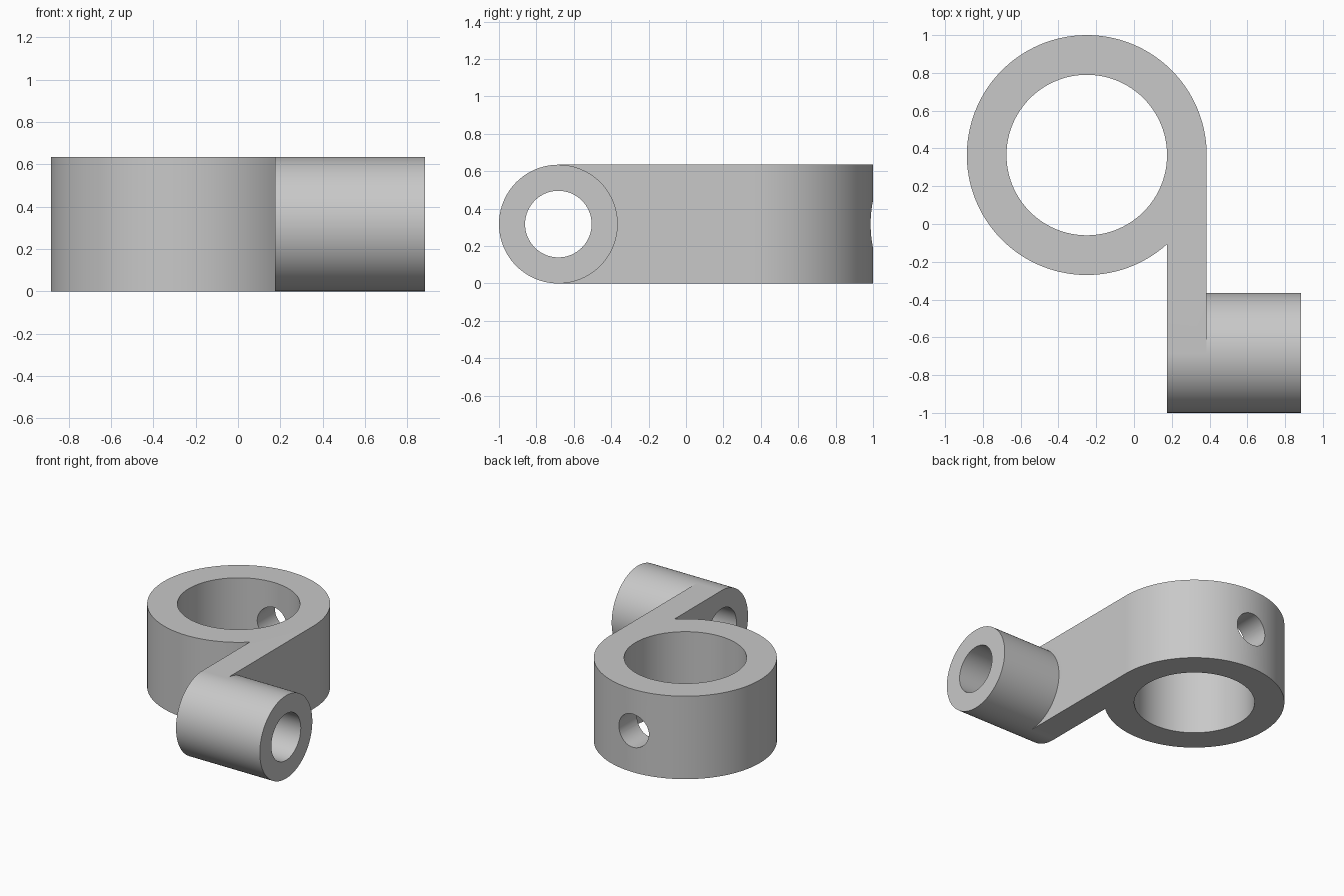
import bpy
import bmesh
from math import acos, cos, sin, pi, radians
from mathutils import Matrix

if "Cube" in bpy.data.objects:
    bpy.data.objects.remove(bpy.data.objects["Cube"], do_unlink=True)

HEIGHT = 0.635
MID = HEIGHT / 2
RING_X, RING_Y = -0.25, 0.365
RING_R, BORE_R = 0.635, 0.425
ARM_IN, ARM_OUT = RING_X + BORE_R, RING_X + RING_R
TUBE_Y, TUBE_END = -0.6825, 0.885

grey = bpy.data.materials.new("plain grey")
grey.use_nodes = True
grey.diffuse_color = (0.58, 0.58, 0.58, 1)
grey.node_tree.nodes["Principled BSDF"].inputs["Base Color"].default_value = (0.58, 0.58, 0.58, 1)


def add_object(name, bm):
    bmesh.ops.recalc_face_normals(bm, faces=bm.faces)
    mesh = bpy.data.meshes.new(name)
    bm.to_mesh(mesh)
    bm.free()
    mesh.materials.append(grey)
    obj = bpy.data.objects.new(name, mesh)
    bpy.context.collection.objects.link(obj)
    return obj


def cylinder(name, radius, start, end, axis, center, segments=96):
    """Cylinder from start to end along one axis, through center."""
    bm = bmesh.new()
    bmesh.ops.create_cone(bm, cap_ends=True, segments=segments, radius1=radius,
                          radius2=radius, depth=end - start)
    turn = {"X": Matrix.Rotation(radians(90), 4, "Y"),
            "Y": Matrix.Rotation(radians(90), 4, "X"),
            "Z": Matrix.Identity(4)}[axis]
    place = list(center)
    place["XYZ".index(axis)] = (start + end) / 2
    bm.transform(Matrix.Translation(place) @ turn)
    return add_object(name, bm)


def combine(target, other, operation):
    mod = target.modifiers.new(other.name, "BOOLEAN")
    mod.operation = operation
    mod.solver = "EXACT"
    mod.object = other
    bpy.context.view_layer.objects.active = target
    bpy.ops.object.modifier_apply(modifier=mod.name)
    bpy.data.objects.remove(other, do_unlink=True)


# Ring and tangent arm share one outline, extruded upward
bm = bmesh.new()
sweep = 2 * pi - acos(BORE_R / RING_R)
steps = 110
outline = [(RING_X + RING_R * cos(sweep * i / steps),
            RING_Y + RING_R * sin(sweep * i / steps)) for i in range(steps + 1)]
outline += [(ARM_IN, TUBE_Y), (ARM_OUT, TUBE_Y)]
face = bm.faces.new([bm.verts.new((x, y, 0)) for x, y in outline])
raised = bmesh.ops.extrude_face_region(bm, geom=[face])["geom"]
bmesh.ops.translate(bm, vec=(0, 0, HEIGHT),
                    verts=[v for v in raised if isinstance(v, bmesh.types.BMVert)])
bracket = add_object("clamp_bracket", bm)

# Cross tube at the end of the arm
tube_center = (0, TUBE_Y, MID)
combine(bracket, cylinder("cross_tube", MID, ARM_IN, TUBE_END, "X", tube_center), "UNION")

# Ring bore, tube bore and the small hole in the back wall
combine(bracket, cylinder("ring_bore", BORE_R, -0.2, HEIGHT + 0.2, "Z", (RING_X, RING_Y, 0)), "DIFFERENCE")
combine(bracket, cylinder("tube_bore", 0.178, 0, 1, "X", tube_center, 64), "DIFFERENCE")
combine(bracket, cylinder("back_hole", 0.127, RING_Y, 1.2, "Y", (RING_X, 0, MID), 48), "DIFFERENCE")

# Smooth round walls, sharp rims
bpy.ops.object.select_all(action="DESELECT")
bracket.select_set(True)
bpy.context.view_layer.objects.active = bracket
bpy.ops.object.shade_smooth_by_angle(angle=radians(30))
